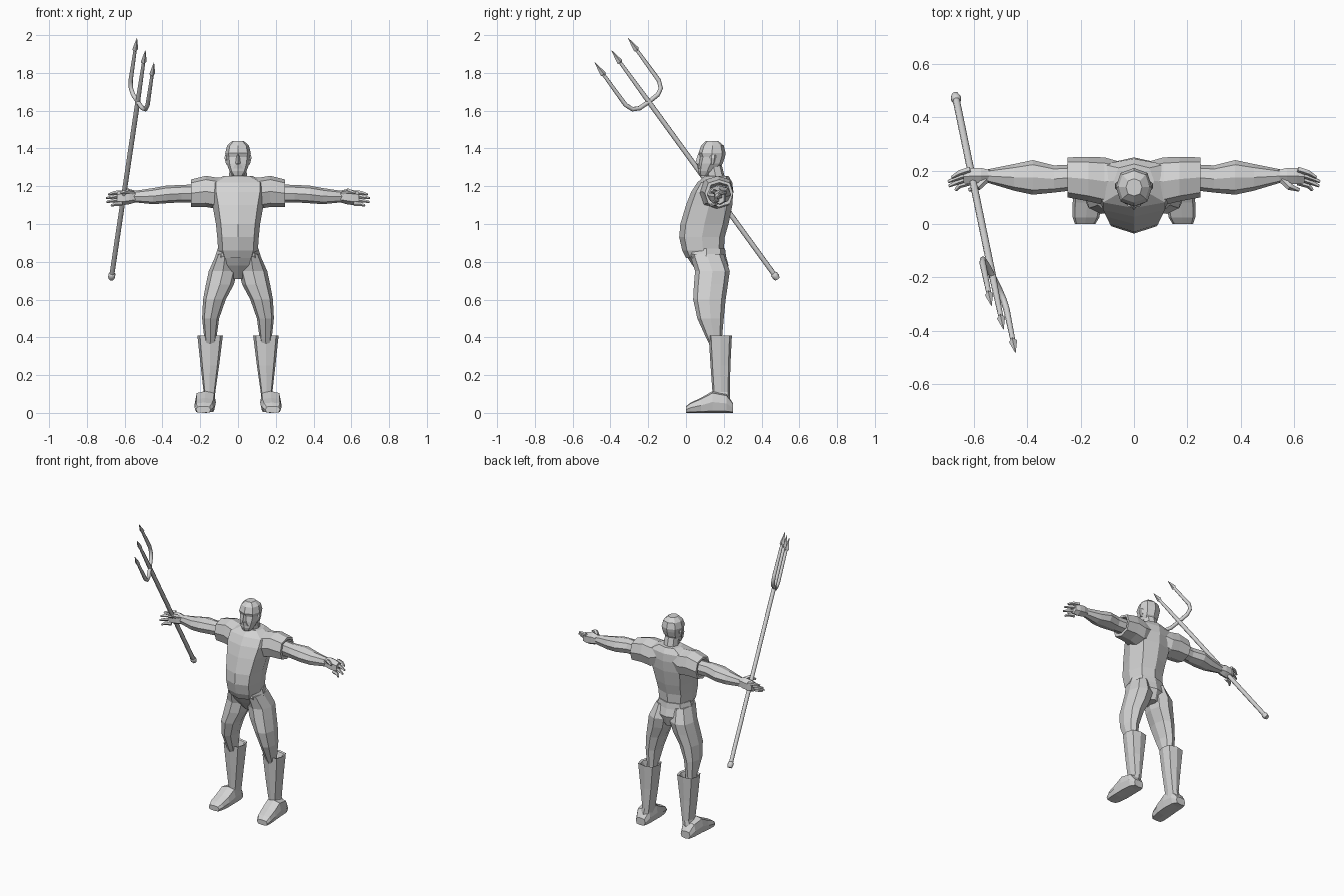
import bpy, bmesh, math
from mathutils import Vector

grey = bpy.data.materials.new("plain_grey")
grey.diffuse_color = (0.65, 0.65, 0.65, 1)


def skin(name, rings, mirror=False, smooth=False):
    """Join rings of points into a closed, capped surface."""
    bm = bmesh.new()
    vs = [[bm.verts.new(p) for p in r] for r in rings]
    n = len(vs[0])
    for a, b in zip(vs, vs[1:]):
        for i in range(n):
            j = (i + 1) % n
            bm.faces.new((a[i], a[j], b[j], b[i]))
    bm.faces.new(vs[0][::-1])
    bm.faces.new(vs[-1])
    bmesh.ops.recalc_face_normals(bm, faces=bm.faces)
    me = bpy.data.meshes.new(name)
    bm.to_mesh(me)
    bm.free()
    me.materials.append(grey)
    ob = bpy.data.objects.new(name, me)
    bpy.context.collection.objects.link(ob)
    if mirror:
        ob.modifiers.new("mirror", 'MIRROR').use_mirror_merge = False
    if smooth:
        bpy.context.view_layer.objects.active = ob
        ob.select_set(True)
        bpy.ops.object.shade_smooth_by_angle(angle=math.radians(50))
        ob.select_set(False)
    return ob


def loft(name, axis, rows, n=8, power=0.85, mirror=False):
    """Rows are (position on axis, min a, max a, min b, max b)."""
    rings = []
    for t, a0, a1, b0, b1 in rows:
        ring = []
        for i in range(n):
            ang = 2 * math.pi * i / n + math.pi / 2
            c, s = math.cos(ang), math.sin(ang)
            c = math.copysign(abs(c) ** power, c) if abs(c) > 1e-6 else 0
            s = math.copysign(abs(s) ** power, s) if abs(s) > 1e-6 else 0
            a = (a0 + a1) / 2 + c * (a1 - a0) / 2
            b = (b0 + b1) / 2 + s * (b1 - b0) / 2
            ring.append({'x': (t, a, b), 'y': (a, t, b), 'z': (a, b, t)}[axis])
        rings.append(ring)
    return skin(name, rings, mirror)


def tube(name, pts, radii, n=6, mirror=False, smooth=False):
    """Round tube along a path with a radius at each point."""
    pts = [Vector(p) for p in pts]
    rings = []
    for i, (p, r) in enumerate(zip(pts, radii)):
        d = (pts[min(i + 1, len(pts) - 1)] - pts[max(i - 1, 0)]).normalized()
        u = d.cross(Vector((1, 0.2, 0.1))).normalized()
        v = d.cross(u)
        rings.append([p + r * (u * math.cos(2 * math.pi * k / n) + v * math.sin(2 * math.pi * k / n))
                      for k in range(n)])
    return skin(name, rings, mirror, smooth)


# Shirt body, with a rounded belly and broad chest
loft("shirt", 'z', [
    (0.82, -.09, .09, .00, .195), (0.86, -.105, .105, -.02, .20), (0.93, -.11, .11, -.036, .205),
    (1.00, -.117, .117, -.03, .225), (1.10, -.135, .135, .00, .245), (1.17, -.15, .15, .028, .25),
    (1.22, -.15, .15, .06, .245), (1.255, -.075, .075, .10, .225)], 8, 0.75)

# Sleeves with a hollow open end
loft("sleeve", 'x', [
    (.04, .11, .23, 1.12, 1.245), (.11, .07, .25, 1.08, 1.245), (.17, .085, .252, 1.09, 1.255),
    (.25, .10, .25, 1.09, 1.235), (.25, .118, .235, 1.11, 1.22), (.22, .125, .225, 1.12, 1.21)],
    8, 0.8, True)

# Bare arms
loft("arm", 'x', [
    (.20, .13, .225, 1.115, 1.21), (.30, .118, .22, 1.115, 1.207), (.38, .11, .24, 1.11, 1.203),
    (.45, .125, .225, 1.105, 1.19), (.55, .155, .205, 1.115, 1.175)], 8, 0.9, True)

# Hands: palm, four fingers and a thumb
loft("palm", 'x', [
    (.54, .155, .205, 1.115, 1.175), (.575, .145, .215, 1.105, 1.185),
    (.61, .145, .215, 1.10, 1.18), (.64, .15, .205, 1.105, 1.17)], 6, 0.9, True)
for i in range(4):
    y, z = .205 - .016 * i, 1.167 - .02 * i
    reach = (.685, .698, .695, .67)[i]
    tube("finger", [(.615, y, z), (.655, y - .012, z - .002), (reach, y - .03, z - .01)],
         [.012, .011, .006], 5, True)
tube("thumb", [(.555, .165, 1.165), (.585, .14, 1.175), (.62, .128, 1.165)], [.013, .014, .007], 5, True)

# Neck and head
loft("neck", 'z', [(1.20, -.06, .06, .11, .225), (1.25, -.047, .047, .11, .205),
                   (1.31, -.045, .045, .10, .19)])
loft("head", 'z', [
    (1.255, -.028, .028, .072, .125), (1.28, -.045, .045, .064, .16), (1.32, -.06, .06, .066, .195),
    (1.355, -.064, .064, .073, .206), (1.375, -.068, .068, .066, .21), (1.415, -.058, .058, .08, .20),
    (1.44, -.03, .03, .105, .17)])
loft("nose", 'z', [(1.32, -.014, .014, .052, .09), (1.33, -.012, .012, .051, .09),
                   (1.37, -.006, .006, .064, .09)], 4, 1)
loft("moustache", 'z', [(1.295, -.03, .03, .062, .09), (1.318, -.015, .015, .056, .09)], 6)
loft("ear", 'z', [(1.315, .05, .064, .13, .15), (1.35, .05, .073, .125, .16),
                  (1.365, .05, .07, .13, .158)], 6, 1, True)

# Trousers: hips and legs
loft("hips", 'z', [
    (0.87, -.108, .108, .01, .207), (0.83, -.12, .12, .002, .212), (0.78, -.125, .125, .035, .225),
    (0.71, -.03, .03, .09, .205)])
loft("trouser_leg", 'z', [
    (.84, .02, .115, .02, .20), (.75, .004, .155, .048, .232), (.68, .022, .17, .042, .222),
    (.60, .065, .185, .038, .21), (.50, .10, .19, .06, .20), (.39, .115, .178, .11, .19),
    (.35, .12, .175, .13, .19)], 8, 0.85, True)

# Tall boots with a hollow cuff
loft("boot_shaft", 'z', [
    (.36, .11, .185, .13, .215), (.405, .092, .203, .13, .232), (.41, .08, .215, .12, .243),
    (.25, .10, .198, .13, .235), (.11, .12, .182, .14, .232), (.06, .125, .20, .13, .235)],
    8, 0.65, True)
loft("boot_foot", 'y', [
    (.25, .135, .205, 0, .05), (.215, .12, .222, 0, .10), (.14, .117, .228, 0, .115),
    (.08, .12, .23, 0, .08), (.025, .13, .23, 0, .055), (0, .145, .222, 0, .035)], 8, 0.55, True)

# Trident: shaft, end cap and three pointed prongs
foot = Vector((-.67, .48, .715))
tip = Vector((-.49, -.395, 1.92))
d = (tip - foot).normalized()
side = Vector((-.045, .088, .065))
base = foot + (tip - foot) * .78
tube("trident_shaft", [foot, base], [.0135, .0135], 8, smooth=True)
tube("trident_end_cap", [foot - d * .008, foot + d * .006, foot + d * .025, foot + d * .03],
     [.014, .019, .019, .013], 8, smooth=True)


def spear_point(end):
    tube("trident_point", [end - d * .085, end - d * .075, end], [.009, .016, .001], 4)


tube("trident_middle_prong", [base, tip - d * .07], [.013, .009], 8, smooth=True)
spear_point(tip)
for s in (side, -side):
    end = tip + s
    tube("trident_outer_prong",
         [base - d * .01, base + s * .55 - d * .008, base + s * .85 + d * .01,
          base + s + d * .05, end - d * .07],
         [.012, .012, .012, .012, .009], 8, smooth=True)
    spear_point(end)
